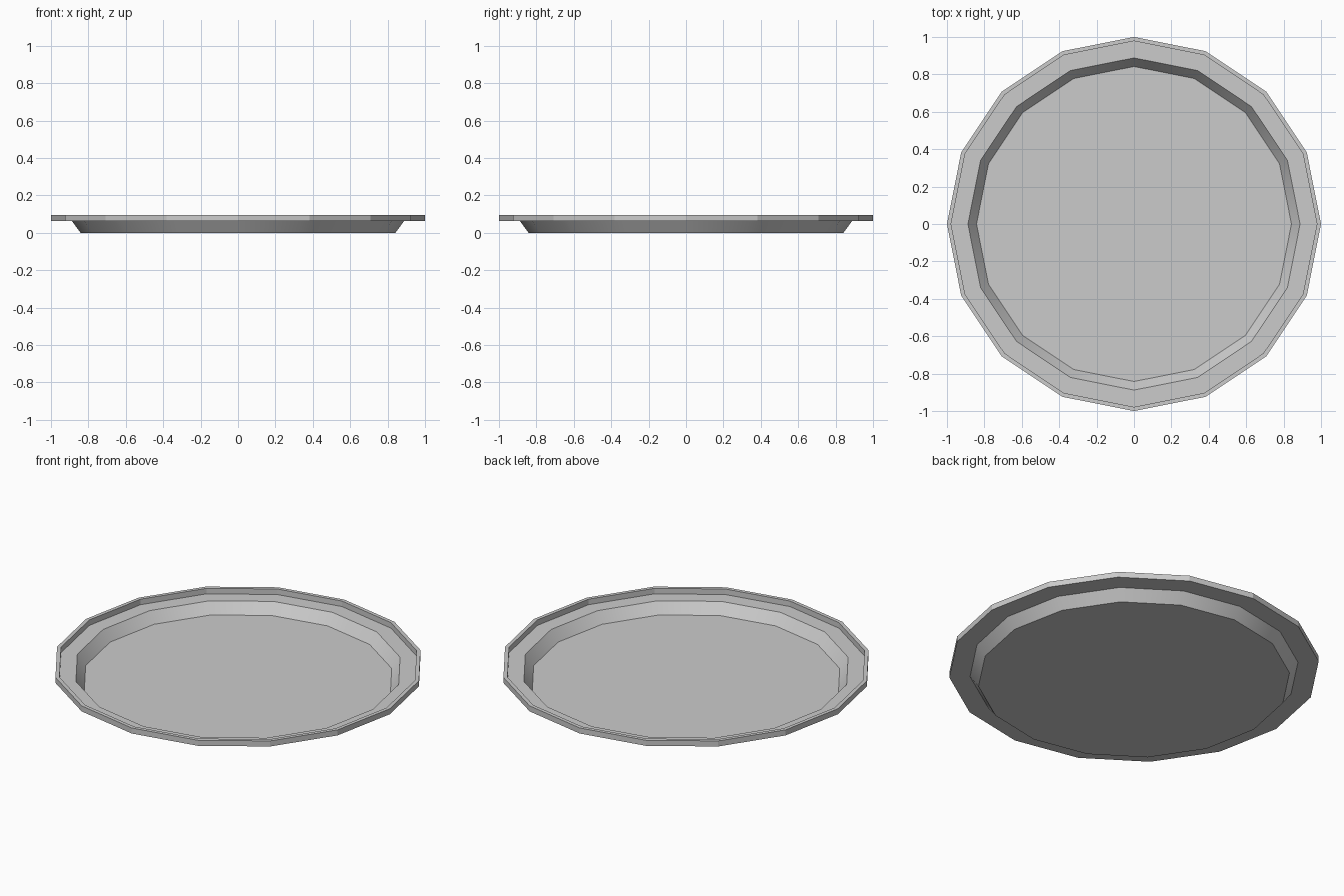
import bpy, bmesh, math

if "Cube" in bpy.data.objects:
    bpy.data.objects.remove(bpy.data.objects["Cube"])

SIDES = 16


def ring(bm, r, z):
    return [bm.verts.new((r * math.cos(2 * math.pi * i / SIDES),
                          r * math.sin(2 * math.pi * i / SIDES), z))
            for i in range(SIDES)]


def bridge(bm, a, b):
    for i in range(SIDES):
        j = (i + 1) % SIDES
        bm.faces.new((a[i], a[j], b[j], b[i]))


def finish(bm, name):
    mesh = bpy.data.meshes.new(name)
    bm.to_mesh(mesh)
    bm.free()
    obj = bpy.data.objects.new(name, mesh)
    bpy.context.collection.objects.link(obj)
    # Sloped wall is smooth, the upright lip stays faceted
    bpy.ops.object.select_all(action='DESELECT')
    obj.select_set(True)
    bpy.context.view_layer.objects.active = obj
    bpy.ops.object.shade_smooth_by_angle(angle=math.radians(20))


bm = bmesh.new()
# Thin dish: floor, sloped wall and flat flange
floor = ring(bm, 0.842, 0.0)
shoulder = ring(bm, 0.888, 0.063)
lip_in = ring(bm, 0.978, 0.063)
bm.faces.new(floor)
bridge(bm, floor, shoulder)
bridge(bm, shoulder, lip_in)
# Raised lip around the edge
lip_top_in = ring(bm, 0.978, 0.096)
lip_top_out = ring(bm, 1.0, 0.096)
lip_out = ring(bm, 1.0, 0.063)
bridge(bm, lip_in, lip_top_in)
bridge(bm, lip_top_in, lip_top_out)
bridge(bm, lip_top_out, lip_out)
bridge(bm, lip_in, lip_out)
# Make the sheet face upward and outward consistently
for f in bm.faces:
    f.normal_update()
    c = f.calc_center_median()
    radial = f.normal.x * c.x + f.normal.y * c.y
    r = math.hypot(c.x, c.y)
    if abs(f.normal.z) > 0.3:
        underside = r > 0.965 and c.z < 0.07
        wrong = f.normal.z > 0 if underside else f.normal.z < 0
    else:
        wrong = radial < 0 if r > 0.97 else radial > 0
    if wrong:
        f.normal_flip()
finish(bm, "round_tray")
